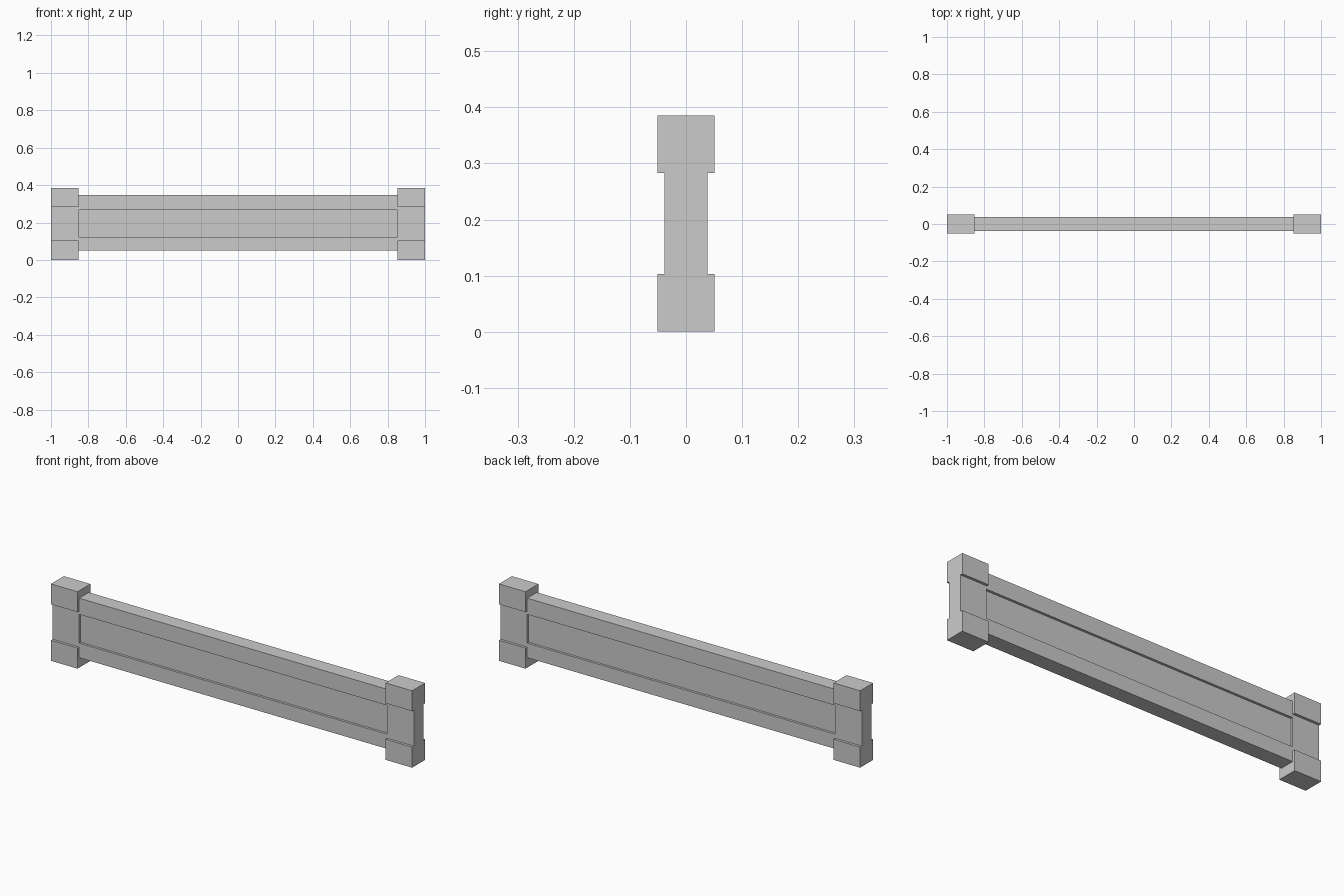
import bpy
import bmesh

if "Cube" in bpy.data.objects:
    bpy.data.objects.remove(bpy.data.objects["Cube"])

H = 0.385          # total height
POST_X = 0.853     # inner face of the end posts
CAP_Y = 0.051      # half depth of the end blocks
BODY_Y = 0.038     # half depth of rails and post shafts
PANEL_Y = 0.026    # half depth of the recessed panel


def box(name, x, y, z):
    """Box from (min, max) ranges on each axis."""
    bm = bmesh.new()
    bmesh.ops.create_cube(bm, size=1)
    for v in bm.verts:
        for i, (lo, hi) in enumerate((x, y, z)):
            v.co[i] = lo if v.co[i] < 0 else hi
    mesh = bpy.data.meshes.new(name)
    bm.to_mesh(mesh)
    bm.free()
    obj = bpy.data.objects.new(name, mesh)
    bpy.context.collection.objects.link(obj)
    return obj


# Long rails and the recessed panel between them
for name, z in (("lower_rail", (0.05, 0.123)), ("upper_rail", (0.267, 0.348))):
    box(name, (-POST_X, POST_X), (-BODY_Y, BODY_Y), z)
box("recessed_panel", (-POST_X, POST_X), (-PANEL_Y, PANEL_Y), (0.123, 0.267))

# End posts: narrow shaft between two thicker blocks
for side, x in (("left", (-1, -POST_X)), ("right", (POST_X, 1))):
    box(f"{side}_foot_block", x, (-CAP_Y, CAP_Y), (0, 0.103))
    box(f"{side}_post_shaft", x, (-BODY_Y, BODY_Y), (0.103, 0.283))
    box(f"{side}_cap_block", x, (-CAP_Y, CAP_Y), (0.283, H))
